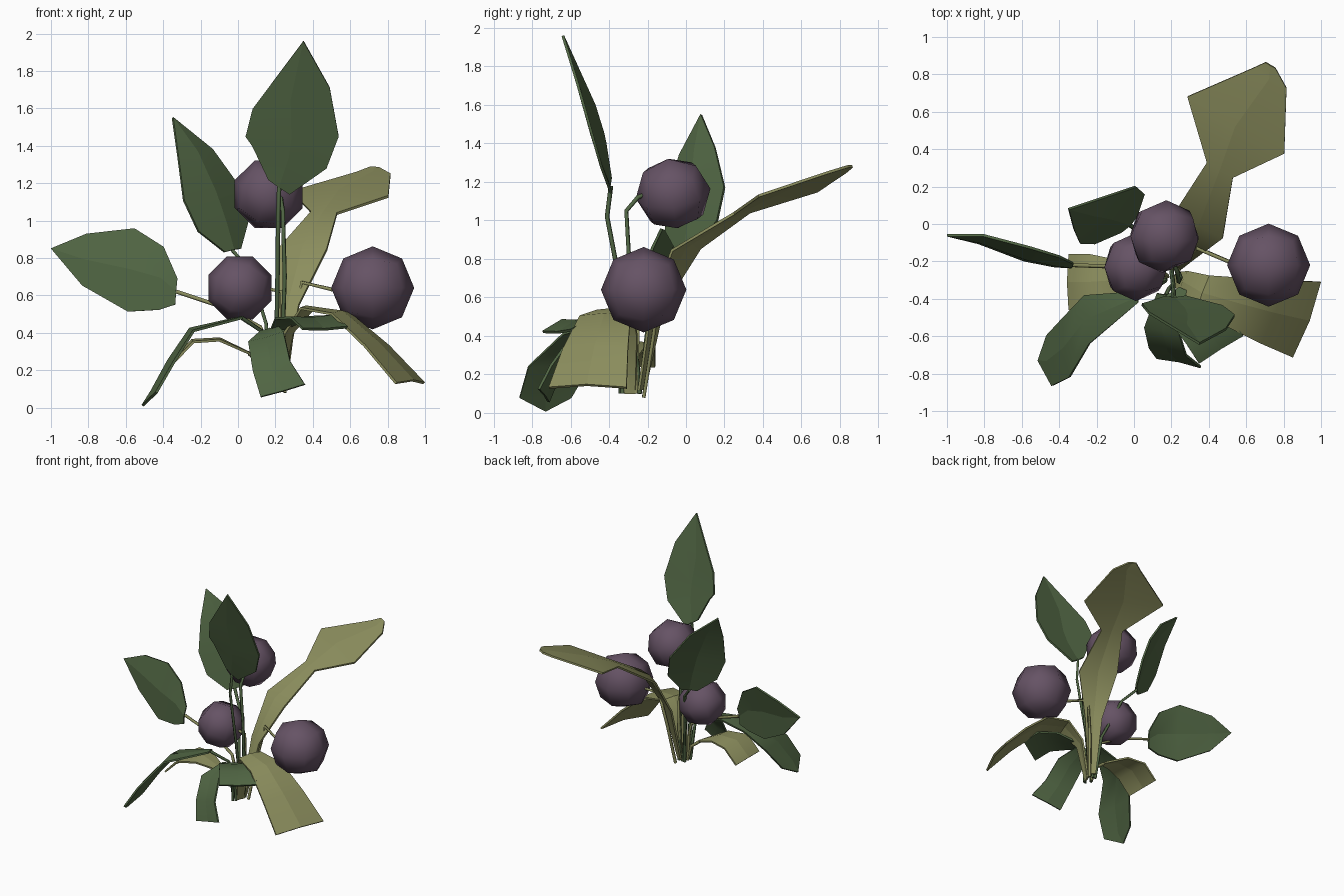
import bpy, bmesh, math
from mathutils import Vector

if "Cube" in bpy.data.objects:
    bpy.data.objects.remove(bpy.data.objects["Cube"])


def material(name, rgb):
    m = bpy.data.materials.new(name)
    m.diffuse_color = (*rgb, 1)
    m.use_nodes = True
    m.node_tree.nodes["Principled BSDF"].inputs["Base Color"].default_value = m.diffuse_color
    return m


GREEN = material("leaf green", (0.080, 0.130, 0.056))
OLIVE = material("olive leaf", (0.27, 0.28, 0.115))
PURPLE = material("purple berry", (0.132, 0.086, 0.130))


def add_object(name, data, mat):
    data.materials.append(mat)
    ob = bpy.data.objects.new(name, data)
    bpy.context.collection.objects.link(ob)
    return ob


def make_mesh(ob, smooth_angle=None):
    """Apply modifiers or curve bevel, then smooth up to an angle."""
    bpy.ops.object.select_all(action='DESELECT')
    ob.select_set(True)
    bpy.context.view_layer.objects.active = ob
    bpy.ops.object.convert(target='MESH')
    if smooth_angle:
        bpy.ops.object.shade_smooth_by_angle(angle=math.radians(smooth_angle))


def stem(name, mat, points, r=0.012):
    cu = bpy.data.curves.new(name, 'CURVE')
    cu.dimensions = '3D'
    cu.bevel_depth = r
    cu.bevel_resolution = 0
    cu.use_fill_caps = True
    sp = cu.splines.new('POLY')
    sp.points.add(len(points) - 1)
    for p, co in zip(sp.points, points):
        p.co = (*co, 1)
    make_mesh(add_object(name, cu, mat))


def leaf(name, mat, across, stations, fold=0.12, stem_pts=(), stem_mat=None, skew=0):
    """Creased blade: stations are (x, y, z, half width) from base to tip.
    Skew slides the right edge towards the tip, most of all near the tip."""
    w = Vector(across).normalized()
    mids = [Vector(s[:3]) for s in stations]
    bm = bmesh.new()
    rows = []
    for i, s in enumerate(stations):
        t = (mids[min(i + 1, len(mids) - 1)] - mids[max(i - 1, 0)]).normalized()
        lift = w.cross(t).normalized() * fold * s[3]
        side = (w + t * skew * (2 * i / (len(mids) - 1) - 1)) * s[3]
        rows.append([bm.verts.new(c) for c in
                     (mids[i] - side, mids[i] + lift, mids[i] + side)])
    for a, b in zip(rows, rows[1:]):
        for j in (0, 1):
            bm.faces.new((a[j], a[j + 1], b[j + 1], b[j]))
        bm.edges.get((a[1], b[1])).smooth = False  # midrib crease
    bmesh.ops.remove_doubles(bm, verts=bm.verts[:], dist=0.003)
    bmesh.ops.recalc_face_normals(bm, faces=bm.faces[:])
    me = bpy.data.meshes.new(name)
    bm.to_mesh(me)
    bm.free()
    ob = add_object(name, me, mat)
    mod = ob.modifiers.new("thickness", 'SOLIDIFY')
    mod.thickness = 0.014
    mod.offset = 0
    make_mesh(ob, 50)
    if stem_pts:
        stem(name + "_stem", stem_mat or mat, list(stem_pts) + [stations[0][:3]])


def berry(name, centre, r, turn, stem_mat, stem_pts):
    bm = bmesh.new()
    bmesh.ops.create_cube(bm, size=1)
    bmesh.ops.subdivide_edges(bm, edges=bm.edges[:], cuts=1, use_grid_fill=True)
    for v in bm.verts:
        v.co = v.co.normalized() * r
    me = bpy.data.meshes.new(name)
    bm.to_mesh(me)
    bm.free()
    ob = add_object(name, me, PURPLE)
    ob.location = centre
    ob.rotation_euler = [math.radians(a) for a in turn]
    make_mesh(ob, 80)
    stem(name + "_stem", stem_mat, stem_pts)


# Upright green leaves on stems
leaf("tall_leaf", GREEN, (1, -0.12, 0),
     [(0.22, -0.39, 1.18, 0.07), (0.275, -0.43, 1.34, 0.215), (0.29, -0.46, 1.45, 0.25),
      (0.285, -0.52, 1.655, 0.2), (0.35, -0.64, 1.96, 0)], 0.12,
     [(0.2, -0.24, 0.1), (0.21, -0.33, 0.6), (0.215, -0.41, 1.02)], None, 0.6)
leaf("back_leaf", GREEN, (0.28, 0.28, 0.06),
     [(-0.03, 0.0, 0.84, 0.06), (-0.08, 0.03, 0.97, 0.19), (-0.14, 0.05, 1.14, 0.215),
      (-0.23, 0.06, 1.36, 0.13), (-0.35, 0.08, 1.55, 0)], 0.15,
     [(0.18, -0.24, 0.1), (0.15, -0.2, 0.45), (0.06, -0.07, 0.74)])
leaf("left_leaf", GREEN, (0.08, 0.15, 1),
     [(-0.33, -0.22, 0.62, 0.07), (-0.41, -0.2, 0.69, 0.17), (-0.57, -0.16, 0.735, 0.225),
      (-0.82, -0.08, 0.79, 0.14), (-1.0, -0.06, 0.85, 0)], 0.12,
     [(0.18, -0.28, 0.1), (0.15, -0.26, 0.35), (0.12, -0.25, 0.43), (-0.06, -0.23, 0.53)], OLIVE)

# Drooping green leaves at the front
leaf("front_left_leaf", GREEN, (0.1, -1, 0.0),
     [(0.02, -0.39, 0.48, 0.03), (-0.25, -0.51, 0.41, 0.13), (-0.36, -0.66, 0.24, 0.16),
      (-0.45, -0.73, 0.08, 0.135), (-0.51, -0.73, 0.01, 0)], -0.1,
     [(0.17, -0.3, 0.1), (0.14, -0.32, 0.4)])
leaf("front_leaf", GREEN, (0.95, -0.2, 0.27),
     [(0.17, -0.38, 0.42, 0.05), (0.15, -0.57, 0.375, 0.1), (0.18, -0.68, 0.22, 0.105),
      (0.24, -0.74, 0.09, 0.125)], 0.06,
     [(0.19, -0.34, 0.1), (0.19, -0.34, 0.38)])
leaf("front_right_leaf", GREEN, (0.8, 0.5, 0.03),
     [(0.21, -0.36, 0.42, 0.04), (0.3, -0.47, 0.48, 0.12), (0.4, -0.57, 0.485, 0.14),
      (0.465, -0.67, 0.425, 0.14)], 0.06,
     [(0.21, -0.33, 0.1), (0.2, -0.33, 0.36)])

# Broad olive leaves
leaf("tall_olive_leaf", OLIVE, (0.85, -0.5, -0.04),
     [(0.22, -0.23, 0.12, 0.03), (0.27, -0.15, 0.55, 0.065), (0.35, 0.0, 0.85, 0.145),
      (0.46, 0.29, 1.04, 0.08), (0.545, 0.53, 1.14, 0.3), (0.725, 0.78, 1.25, 0.105),
      (0.73, 0.85, 1.28, 0.03)], 0.08)
leaf("right_olive_leaf", OLIVE, (0.35, 0.94, 0),
     [(0.22, -0.29, 0.1, 0.03), (0.27, -0.31, 0.4, 0.06), (0.37, -0.37, 0.53, 0.1),
      (0.55, -0.42, 0.5, 0.14), (0.74, -0.47, 0.33, 0.18), (0.92, -0.51, 0.13, 0.215)], -0.1)
leaf("left_olive_leaf", OLIVE, (0, 1, 0),
     [(0.06, -0.28, 0.29, 0.025), (-0.1, -0.3, 0.36, 0.11), (-0.24, -0.31, 0.35, 0.15),
      (-0.345, -0.31, 0.24, 0.15)], 0.08,
     [(0.18, -0.28, 0.1), (0.15, -0.28, 0.22)])

# Berries and their stems
berry("right_berry", (0.72, -0.22, 0.64), 0.222, (0, 0, 0), OLIVE,
      [(0.25, -0.22, 0.08), (0.29, -0.17, 0.4), (0.34, -0.13, 0.67), (0.55, -0.22, 0.62)])
berry("low_berry", (0.01, -0.23, 0.64), 0.182, (0, 22.5, 0), OLIVE,
      [(0.23, -0.26, 0.1), (0.24, -0.25, 0.4), (0.23, -0.24, 0.62), (0.14, -0.23, 0.64)])
berry("high_berry", (0.163, -0.067, 1.14), 0.196, (8, 22.5, 0), GREEN,
      [(0.23, -0.24, 0.1), (0.25, -0.29, 0.7), (0.24, -0.31, 1.05), (0.23, -0.25, 1.12), (0.2, -0.2, 1.14)])
